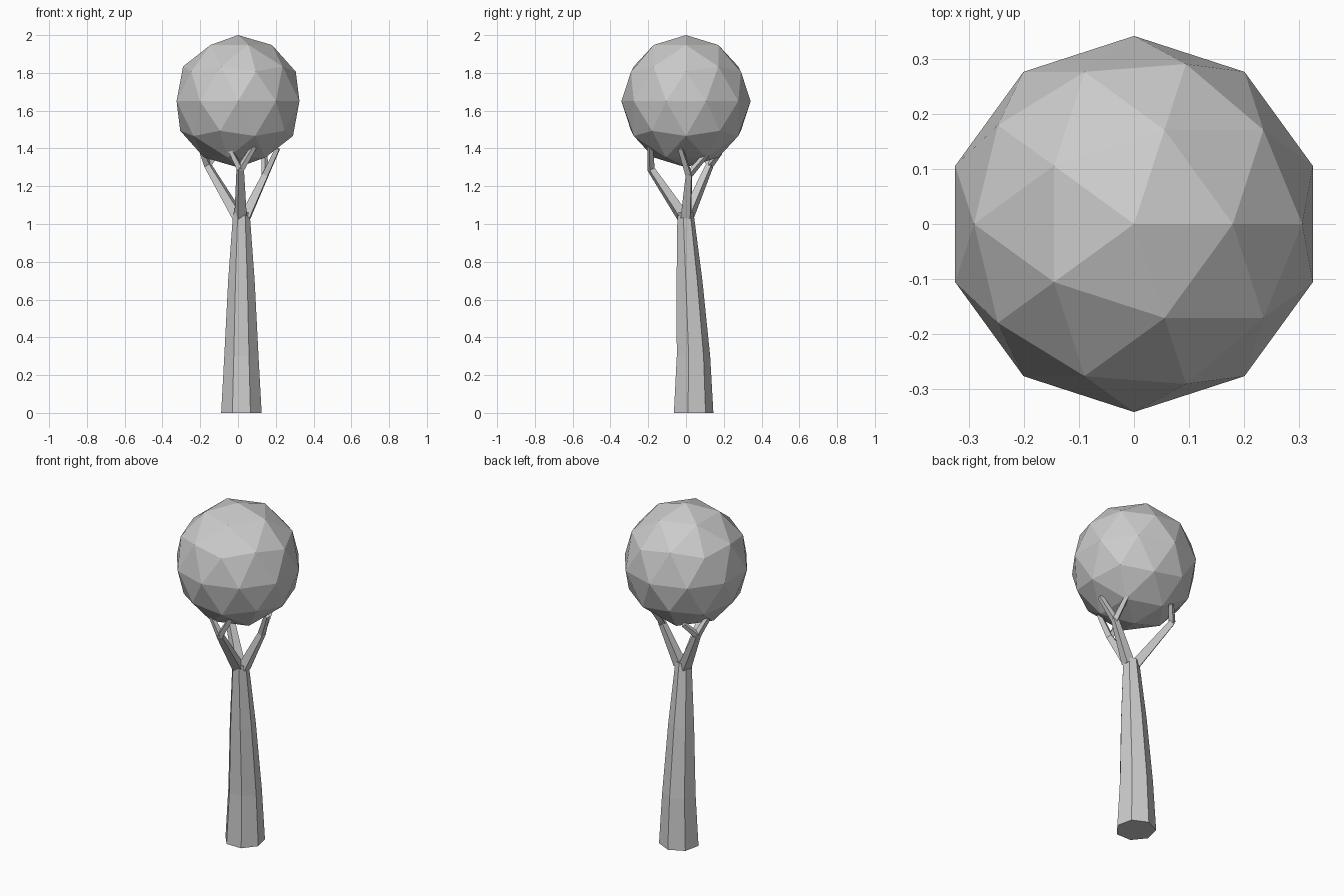
import bpy
import bmesh
import math
from mathutils import Vector, Matrix

if "Cube" in bpy.data.objects:
    bpy.data.objects.remove(bpy.data.objects["Cube"], do_unlink=True)

# One plain grey for the whole tree
grey = bpy.data.materials.new("plain_grey")
grey.use_nodes = True
COLOUR = (0.6, 0.6, 0.6, 1)
grey.diffuse_color = COLOUR
grey.node_tree.nodes["Principled BSDF"].inputs["Base Color"].default_value = COLOUR


def finish(bm, name):
    bmesh.ops.recalc_face_normals(bm, faces=bm.faces)
    mesh = bpy.data.meshes.new(name)
    bm.to_mesh(mesh)
    bm.free()
    mesh.materials.append(grey)
    obj = bpy.data.objects.new(name, mesh)
    bpy.context.collection.objects.link(obj)
    return obj


def loft(bm, points, radii, sides, upright=False):
    """Tapered, capped tube through the points; upright keeps rings level."""
    points = [Vector(p) for p in points]
    rings = []
    for i, (p, r) in enumerate(zip(points, radii)):
        tangent = points[min(i + 1, len(points) - 1)] - points[max(i - 1, 0)]
        if upright:
            u, v = Vector((1, 0, 0)), Vector((0, 1, 0))
        else:
            t = tangent.normalized()
            u = Vector((-points[-1].y, points[-1].x, 0)).normalized()
            u = (u - t * u.dot(t)).normalized()
            v = t.cross(u)
        ring = []
        for k in range(sides):
            a = math.tau * k / sides + (math.pi / 2 if upright else math.pi / sides)
            ring.append(bm.verts.new(p + r * (math.cos(a) * u + math.sin(a) * v)))
        rings.append(ring)
    for low, high in zip(rings, rings[1:]):
        for k in range(sides):
            j = (k + 1) % sides
            bm.faces.new((low[k], low[j], high[j], high[k]))
    bm.faces.new(rings[0][::-1])
    bm.faces.new(rings[-1])


# Seven-sided trunk, leaning slightly forward as it rises
bm = bmesh.new()
loft(bm, [(0.018, 0.035, 0), (0.018, 0.035, 0.3), (0.018, 0.015, 0.7), (0.018, -0.005, 1.06)],
     [0.11, 0.093, 0.072, 0.045], 7, upright=True)
finish(bm, "trunk")

# Three forked branches: start, fork, main tip, side tip
BRANCHES = {
    "front_branch": ((0.014, -0.018, 1.04), (0.012, -0.185, 1.29), (0.085, -0.19, 1.41), (-0.04, -0.19, 1.39)),
    "left_branch": ((0.04, 0, 1.04), (0.145, 0.015, 1.26), (0.21, -0.03, 1.4), (0.14, 0.11, 1.37)),
    "back_branch": ((0, 0.008, 1.04), (-0.16, 0.125, 1.31), (-0.195, 0.075, 1.4), (-0.11, 0.18, 1.38)),
}
for name, (start, fork, tip, side_tip) in BRANCHES.items():
    bm = bmesh.new()
    loft(bm, [start, fork, tip], [0.036, 0.022, 0.016], 4)
    loft(bm, [fork, side_tip], [0.02, 0.015], 4)
    finish(bm, name)

# Faceted ball of foliage
bm = bmesh.new()
bmesh.ops.create_icosphere(bm, subdivisions=2, radius=1,
                           matrix=Matrix.LocRotScale((0, 0, 1.65), None, (0.342, 0.342, 0.35)))
finish(bm, "foliage")
